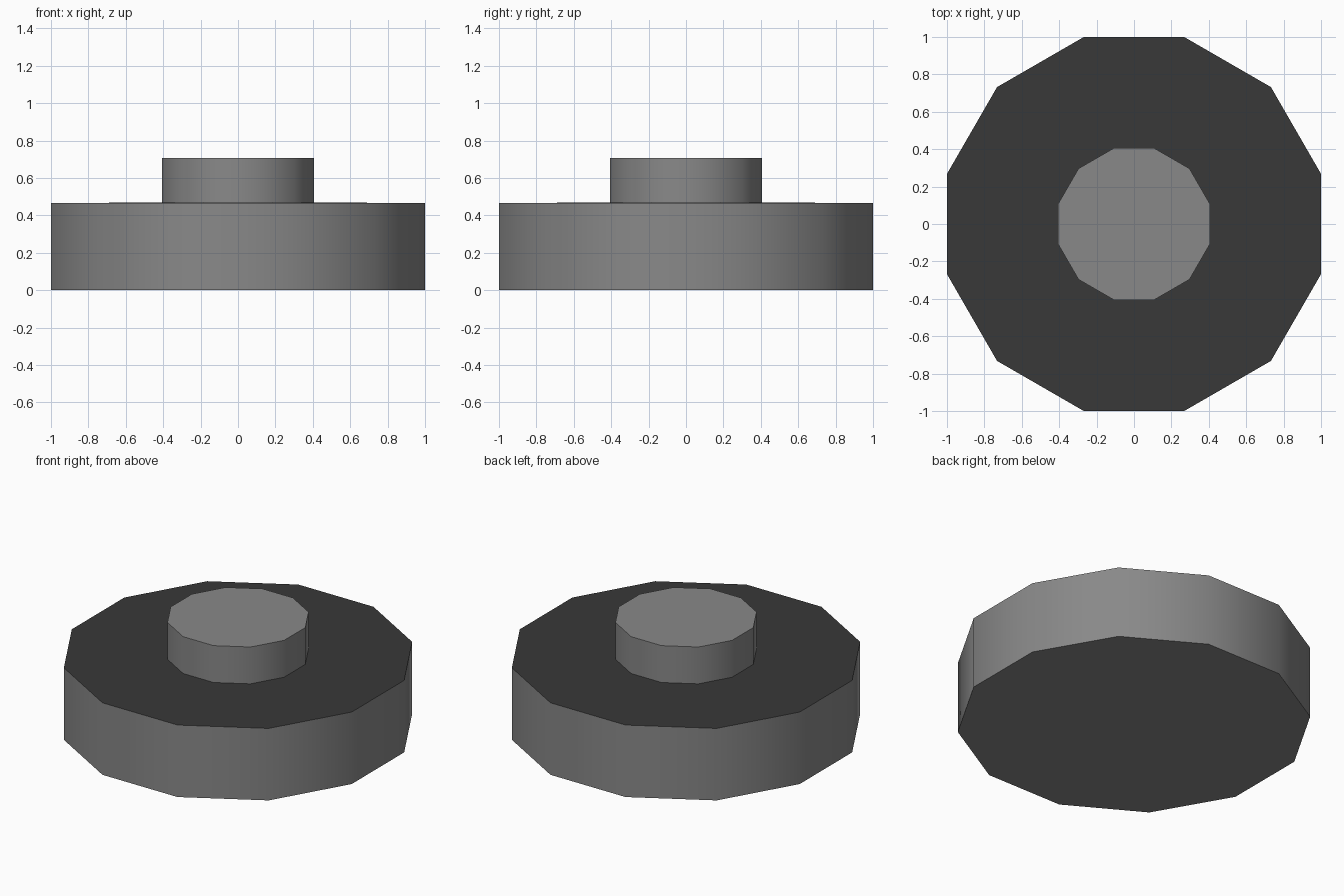
import bpy, bmesh, math

if "Cube" in bpy.data.objects:
    bpy.data.objects.remove(bpy.data.objects["Cube"])

SIDES = 12


def material(name, value):
    m = bpy.data.materials.new(name)
    m.diffuse_color = (value, value, value, 1)
    m.use_nodes = True
    m.node_tree.nodes["Principled BSDF"].inputs["Base Color"].default_value = m.diffuse_color
    return m


grey = material("mid grey", 0.25)
dark = material("dark grey", 0.04)


def turned(name, profile, mats, rule=None):
    """Revolve (apothem, z) rings in 12 sides with flats facing the axes."""
    bm = bmesh.new()
    rings = []
    for a, z in profile:
        r = a / math.cos(math.pi / SIDES)
        rings.append([bm.verts.new((r * math.cos((i + .5) * 2 * math.pi / SIDES),
                                    r * math.sin((i + .5) * 2 * math.pi / SIDES), z))
                      for i in range(SIDES)])
    for lo, hi in zip(rings, rings[1:]):
        for i in range(SIDES):
            j = (i + 1) % SIDES
            bm.faces.new((lo[i], lo[j], hi[j], hi[i]))
    bm.faces.new(rings[0][::-1])
    bm.faces.new(rings[-1])
    bm.normal_update()
    if rule:
        for f in bm.faces:
            f.material_index = rule(f)
    me = bpy.data.meshes.new(name)
    bm.to_mesh(me)
    bm.free()
    for m in mats:
        me.materials.append(m)
    ob = bpy.data.objects.new(name, me)
    bpy.context.collection.objects.link(ob)
    bpy.ops.object.select_all(action='DESELECT')
    ob.select_set(True)
    bpy.context.view_layer.objects.active = ob
    bpy.ops.object.shade_smooth_by_angle(angle=math.radians(40))
    return ob


# Wide base with a dark, very slightly domed top
turned("base", [(1.0, 0), (1.0, 0.465), (0.405, 0.47)], [grey, dark],
       lambda f: 1 if f.normal.z > 0.5 else 0)

# Small raised hub
turned("hub", [(0.405, 0.469), (0.405, 0.708)], [grey])
